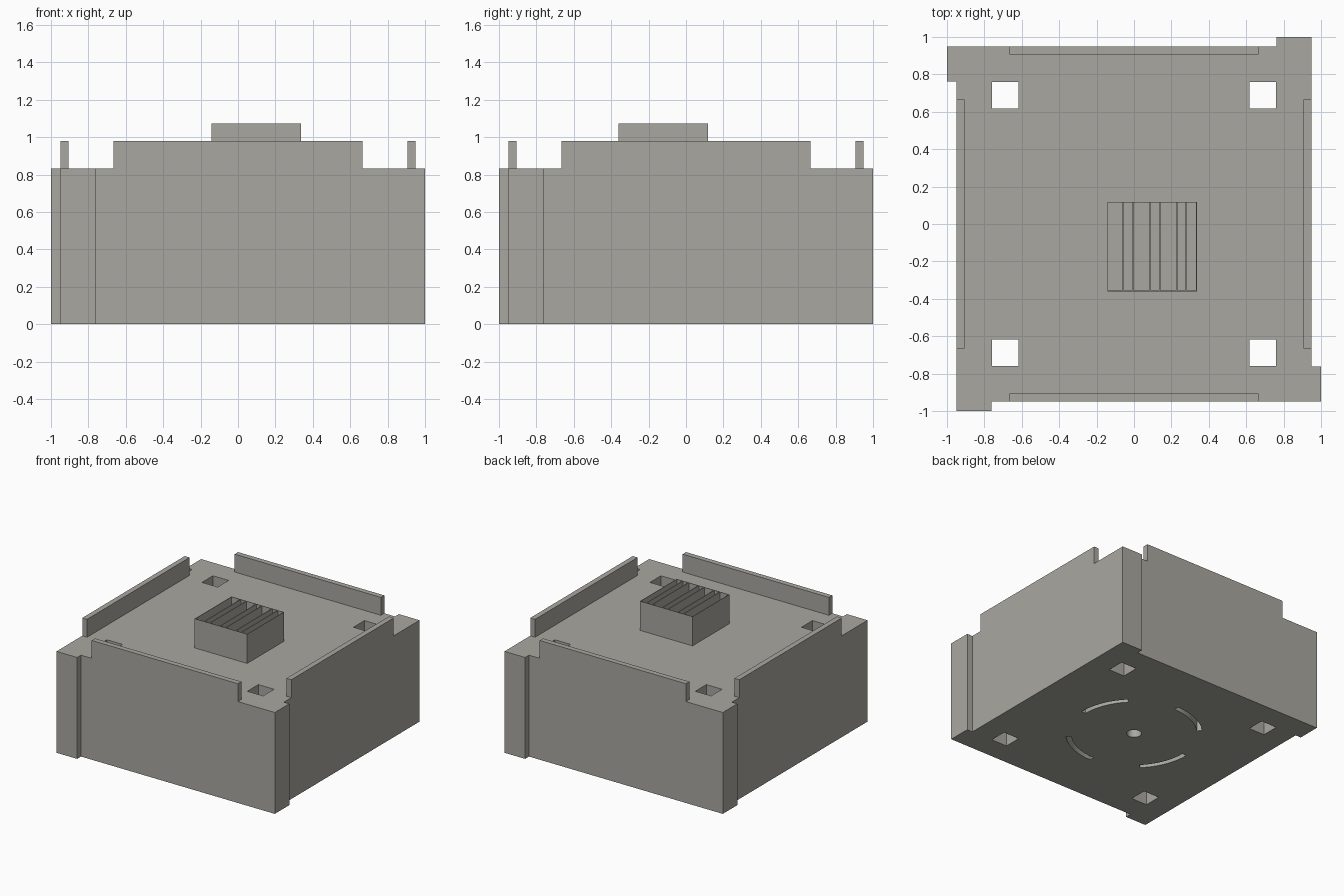
import bpy, bmesh, math

if "Cube" in bpy.data.objects:
    bpy.data.objects.remove(bpy.data.objects["Cube"])

DECK, RIM = 0.833, 0.98

grey = bpy.data.materials.new("warm grey")
grey.diffuse_color = (0.40, 0.39, 0.355, 1)
grey.use_nodes = True
grey.node_tree.nodes["Principled BSDF"].inputs["Base Color"].default_value = grey.diffuse_color


def finish(name, bm):
    bmesh.ops.recalc_face_normals(bm, faces=bm.faces)
    me = bpy.data.meshes.new(name)
    bm.to_mesh(me)
    bm.free()
    ob = bpy.data.objects.new(name, me)
    bpy.context.collection.objects.link(ob)
    me.materials.append(grey)
    return ob


def prism(bm, pts, z0, z1):
    """Closed prism from a flat outline between z0 and z1."""
    low = [bm.verts.new((x, y, z0)) for x, y in pts]
    high = [bm.verts.new((x, y, z1)) for x, y in pts]
    bm.faces.new(low[::-1])
    bm.faces.new(high)
    n = len(pts)
    for i in range(n):
        j = (i + 1) % n
        bm.faces.new((low[i], low[j], high[j], high[i]))


def rect(x0, x1, y0, y1):
    return [(x0, y0), (x1, y0), (x1, y1), (x0, y1)]


def turn(pts, k):
    """Rotate an outline by k quarter turns."""
    for _ in range(k):
        pts = [(-y, x) for x, y in pts]
    return pts


def arc(r, a0, a1, n):
    return [(r * math.cos(a0 + (a1 - a0) * i / n), r * math.sin(a0 + (a1 - a0) * i / n))
            for i in range(n + 1)]


# Main body: pinwheel outline with one offset lip per corner
corner = [(-0.95, -1.0), (-0.762, -1.0), (-0.762, -0.95)]
bm = bmesh.new()
prism(bm, [p for k in range(4) for p in turn(corner, k)], 0, DECK)
body = finish("body", bm)

# Cutter: square through holes, curved slots and centre bore
bm = bmesh.new()
slot = arc(0.515, 0, math.pi / 4, 12) + arc(0.475, math.pi / 4, 0, 12)
for k in range(4):
    prism(bm, turn(rect(0.617, 0.76, 0.617, 0.76), k), -0.1, DECK + 0.1)
    prism(bm, turn(slot, k), -0.1, 0.1)
prism(bm, arc(0.055, 0, math.tau, 32)[:-1], -0.1, DECK - 0.01)
cutter = finish("hole_cutter", bm)
cutter.hide_render = True
cutter.hide_set(True)

cut = body.modifiers.new("holes", 'BOOLEAN')
cut.operation = 'DIFFERENCE'
cut.solver = 'EXACT'
cut.object = cutter

# Raised rim walls, one per side
for k, side in enumerate(("front", "right", "back", "left")):
    bm = bmesh.new()
    prism(bm, turn(rect(-0.665, 0.665, -0.95, -0.906), k), DECK, RIM)
    finish(side + "_rim_wall", bm)

# Open vent box: thin shell with upright fins
X0, X1, Y0, Y1, TOP, T = -0.142, 0.336, -0.36, 0.118, 1.073, 0.004
bm = bmesh.new()
prism(bm, rect(X0, X1, Y0, Y0 + T), DECK, TOP)
prism(bm, rect(X0, X1, Y1 - T, Y1), DECK, TOP)
prism(bm, rect(X0, X0 + T, Y0 + T, Y1 - T), DECK, TOP)
prism(bm, rect(X1 - T, X1, Y0 + T, Y1 - T), DECK, TOP)
finish("vent_shell", bm)

bm = bmesh.new()
for i in range(3):
    for x in (-0.057, -0.006):
        c = x + i * 0.1425
        prism(bm, rect(c - 0.004, c + 0.004, Y0 + T, Y1 - T), DECK, TOP)
finish("vent_fins", bm)
